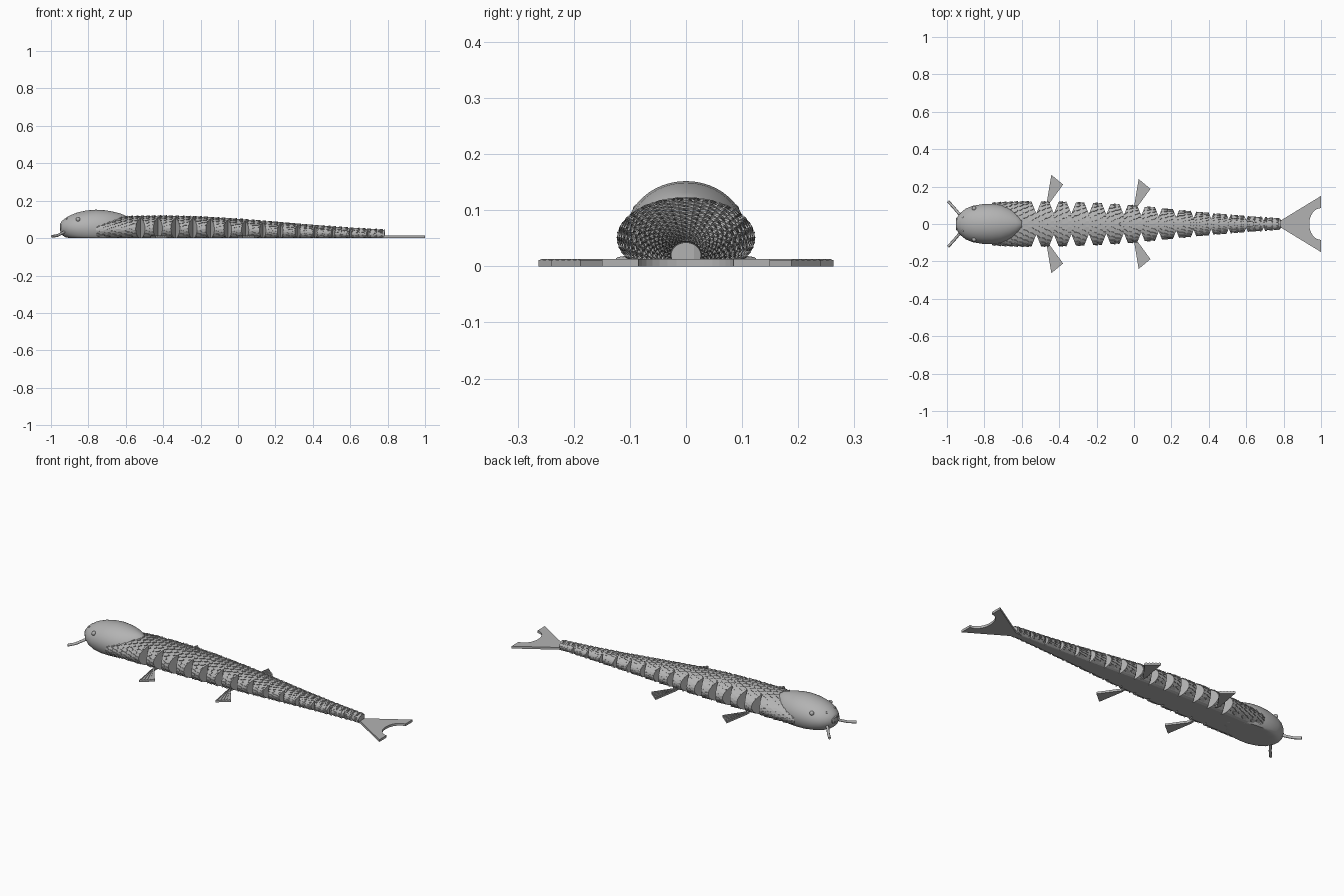
import bpy, bmesh, math
from mathutils import Vector

if "Cube" in bpy.data.objects:
    bpy.data.objects.remove(bpy.data.objects["Cube"])

grey = bpy.data.materials.new("plain grey")
grey.use_nodes = True
grey.diffuse_color = (0.45, 0.45, 0.45, 1)
grey.node_tree.nodes["Principled BSDF"].inputs["Base Color"].default_value = (0.45, 0.45, 0.45, 1)

# Body profile: x, half width, height
BODY = [(-0.80, 0.112, 0.09), (-0.7, 0.12, 0.108), (-0.58, 0.123, 0.12), (-0.4, 0.122, 0.123),
        (-0.2, 0.115, 0.118), (0, 0.102, 0.106), (0.2, 0.081, 0.09), (0.4, 0.061, 0.073),
        (0.6, 0.044, 0.058), (0.85, 0.027, 0.044)]
SLOPE = 0.4      # how far the side notches open
ROW = 0.031      # spacing of scale rows
COLS = 17        # scales per row


def profile(x):
    for a, b in zip(BODY, BODY[1:]):
        if x <= b[0]:
            break
    f = (x - a[0]) / (b[0] - a[0])
    return a[1] + f * (b[1] - a[1]), a[2] + f * (b[2] - a[2])


def skin(x, t, off):
    """Point on the body at angle t from the top, pushed out by off."""
    w, h = profile(x)
    return Vector((x, math.sin(t) * (w + off), max(0, 0.42 * h + math.cos(t) * (0.58 * h + off))))


def loft(bm, rings):
    rows = [[bm.verts.new(p) for p in r] for r in rings]
    n = len(rows[0])
    for a, b in zip(rows, rows[1:]):
        for i in range(n):
            j = (i + 1) % n
            bm.faces.new((a[i], a[j], b[j], b[i]))
    bm.faces.new(rows[0])
    bm.faces.new(rows[-1])


def finish(name, bm, smooth=False):
    bmesh.ops.recalc_face_normals(bm, faces=bm.faces)
    me = bpy.data.meshes.new(name)
    bm.to_mesh(me)
    bm.free()
    ob = bpy.data.objects.new(name, me)
    bpy.context.collection.objects.link(ob)
    me.materials.append(grey)
    if smooth:
        bpy.ops.object.select_all(action='DESELECT')
        ob.select_set(True)
        bpy.context.view_layer.objects.active = ob
        bpy.ops.object.shade_smooth_by_angle(angle=math.radians(40))
    return ob


def cut(bm, point, normal, fill):
    res = bmesh.ops.bisect_plane(bm, geom=bm.verts[:] + bm.edges[:] + bm.faces[:], dist=1e-6,
                                 plane_co=point, plane_no=Vector(normal).normalized(), clear_outer=True)
    edges = [e for e in res["geom_cut"] if isinstance(e, bmesh.types.BMEdge)]
    if fill and edges:
        bmesh.ops.holes_fill(bm, edges=edges, sides=0)


def notch(bm, x0, x1, front, fill):
    """Trim the sides so neighbouring segments leave V-shaped gaps."""
    for s in (-1, 1):
        cut(bm, (x1, s * 0.45 * profile(x1)[0], 0), (1, s * SLOPE, 0), fill)
        if front:
            cut(bm, (x0, s * 0.45 * profile(x0)[0], 0), (-1, s * SLOPE, 0), fill)


# One scale: distance back, sideways
SHIELD = [(0, -0.9), (0, 0.9), (0.55, 0.97), (0.85, 0.6), (1, 0), (0.85, -0.6), (0.55, -0.97)]


def add_scale(bm, x, t, half):
    top, low = [], []
    for u, v in SHIELD:
        px, pt = x + u * ROW * 1.6, t + v * half
        top.append(bm.verts.new(skin(px, pt, -0.007 + 0.008 * u)))
        low.append(bm.verts.new(skin(px, pt, -0.009)))
    bm.faces.new(top)
    for i in range(len(top)):
        j = (i + 1) % len(top)
        bm.faces.new((top[i], low[i], low[j], top[j]))


def segment(name, x0, x1, front=True):
    core = bmesh.new()
    steps = 6
    loft(core, [[skin(x0 + (x1 - x0) * i / steps, 2 * math.pi * k / 40, -0.005) for k in range(40)]
                for i in range(steps + 1)])
    notch(core, x0, x1, front, True)
    finish(name, core)
    bm = bmesh.new()
    rows = round((x1 - x0) / ROW)
    step = (x1 - x0) / rows
    half = 2.2 / COLS
    for r in range(-1, rows):
        for c in range(COLS + r % 2):
            t = (c - (COLS - 1 + r % 2) / 2) * 2 * half
            add_scale(bm, x0 + r * step, t, half)
    cut(bm, (x0, 0, 0), (-1, 0, 0), False)
    cut(bm, (x1, 0, 0), (1, 0, 0), False)
    notch(bm, x0, x1, front, False)
    finish(name + "_scales", bm)


# Shoulder and the jointed body segments
START, PITCH, COUNT = -0.522, 0.0935, 14
segment("shoulder", -0.76, START, front=False)
for i in range(COUNT):
    segment(f"body_segment_{i + 1}", START + i * PITCH, START + (i + 1) * PITCH)

# Head: x, half width, top height
HEAD = [(-0.95, 0.026, 0.078), (-0.942, 0.042, 0.091), (-0.925, 0.062, 0.105), (-0.9, 0.082, 0.121),
        (-0.86, 0.098, 0.137), (-0.81, 0.106, 0.148), (-0.76, 0.108, 0.152), (-0.71, 0.103, 0.149),
        (-0.665, 0.088, 0.141), (-0.63, 0.068, 0.132), (-0.605, 0.045, 0.122), (-0.595, 0.025, 0.112)]
bm = bmesh.new()
rings = []
for x, w, top in HEAD:
    angles = [2 * math.pi * k / 48 for k in range(48)]
    rings.append([(x, w * math.sin(t), max(0, 0.055 + (top - 0.055) * math.cos(t))) for t in angles])
loft(bm, rings)
finish("head", bm, True)

# Lips
bpy.ops.mesh.primitive_torus_add(location=(-0.946, 0, 0.058), rotation=(0, math.pi / 2, 0),
                                 major_radius=0.02, minor_radius=0.007,
                                 major_segments=24, minor_segments=10)
lips = bpy.context.object
lips.name = "lips"
lips.scale = (0.8, 1.3, 1)
lips.data.materials.append(grey)
bpy.ops.object.shade_smooth_by_angle()


def ball(name, loc, radius):
    bpy.ops.mesh.primitive_uv_sphere_add(segments=16, ring_count=10, radius=radius, location=loc)
    bpy.context.object.name = name
    bpy.context.object.data.materials.append(grey)
    bpy.ops.object.shade_smooth_by_angle()


def plate(name, outline, z0, z1):
    bm = bmesh.new()
    loft(bm, [[(x, y, z) for x, y in outline] for z in (z0, z1)])
    return finish(name, bm)


def fin(name, x, y, s):
    """Flat fan fin with raised rays."""
    root, tip, back = Vector((x, y)), Vector((x + 0.025, y + 0.15)), Vector((x + 0.088, y + 0.098))
    side = Vector((0.012, -0.006))
    shape = [root - Vector((0, 0.02)), root, tip, back, root + side, root + side - Vector((0, 0.02))]
    plate(name, [(p.x, s * p.y) for p in shape], 0, 0.011)
    for k in range(5):
        f = (k + 0.5) / 5
        a, b = root + side * f, tip.lerp(back, f)
        wide = (back - tip).normalized() * 0.003
        ray = [a, b - wide, b + wide]
        plate(f"{name}_ray_{k + 1}", [(p.x, s * p.y) for p in ray], 0.009, 0.0135)


for label, s in (("left", 1), ("right", -1)):
    ball(label + "_eye", (-0.855, s * 0.083, 0.1), 0.012)
    ball(label + "_nostril", (-0.915, s * 0.035, 0.1), 0.006)
    fin(label + "_front_fin", -0.467, 0.113, s)
    fin(label + "_rear_fin", 0.0, 0.09, s)
    # Whisker
    cu = bpy.data.curves.new(label + "_whisker", 'CURVE')
    cu.dimensions = '3D'
    cu.bevel_depth = 0.0075
    cu.bevel_resolution = 2
    cu.use_fill_caps = True
    sp = cu.splines.new('POLY')
    path = [(-0.915, 0.035, 0.04), (-0.94, 0.06, 0.027), (-0.965, 0.09, 0.014), (-0.994, 0.121, 0.009)]
    sp.points.add(len(path) - 1)
    for p, (x, y, z) in zip(sp.points, path):
        p.co = (x, s * y, z, 1)
    cu.materials.append(grey)
    bpy.context.collection.objects.link(bpy.data.objects.new(label + "_whisker", cu))

# Tail fin with a round notch
arc = [(1.0 - 0.063 * math.cos(a), 0.085 * math.sin(a)) for a in
       [math.pi / 2 - math.pi * k / 16 for k in range(17)]]
plate("tail_fin", [(0.75, -0.018), (0.79, -0.022), (1.0, -0.15)] + arc[::-1]
      + [(1.0, 0.15), (0.79, 0.022), (0.75, 0.018)], 0, 0.013)
